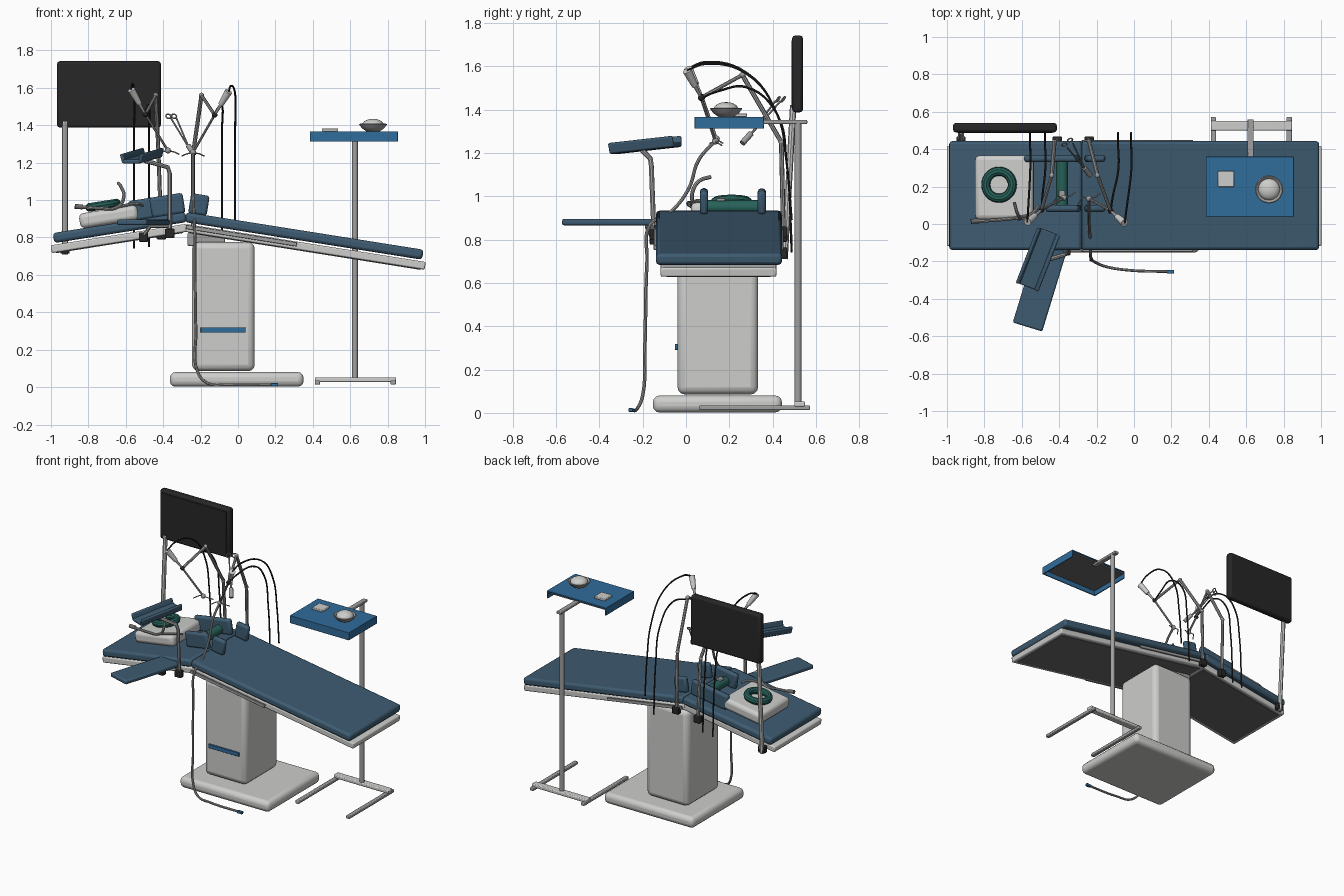
import bpy, math
from mathutils import Vector, Matrix

if "Cube" in bpy.data.objects:
    bpy.data.objects.remove(bpy.data.objects["Cube"])

def mat(name, r, g, b):
    m = bpy.data.materials.new(name)
    m.diffuse_color = (r, g, b, 1)
    m.use_nodes = True
    m.node_tree.nodes["Principled BSDF"].inputs["Base Color"].default_value = m.diffuse_color
    return m

NAVY = mat("navy_vinyl", .048, .105, .165)
BLUE = mat("blue_drape", .03, .15, .33)
LIGHT = mat("light_grey", .61, .62, .6)
STEEL = mat("steel", .35, .35, .35)
DARK = mat("dark_underside", .14, .14, .145)
BLACK = mat("black_plastic", .02, .02, .02)
GREEN = mat("green_gel", .02, .12, .10)
T = math.radians(9)

def smooth(o):
    bpy.ops.object.select_all(action='DESELECT')
    o.select_set(True)
    bpy.context.view_layer.objects.active = o
    bpy.ops.object.shade_smooth_by_angle(angle=math.radians(35))

def box(name, c, s, m, bevel=.006, ry=0, rz=0, rx=0, seg=2):
    bpy.ops.mesh.primitive_cube_add(size=1)
    o = bpy.context.object
    o.name = name
    o.data.transform(Matrix.Diagonal((*s, 1)))
    o.location = c
    o.rotation_euler = (rx, ry, rz)
    o.data.materials.append(m)
    if bevel:
        b = o.modifiers.new("bevel", 'BEVEL')
        b.width, b.segments = bevel, seg
        smooth(o)
    return o

def tube(name, pts, r, m, curved=False, sides=2):
    cu = bpy.data.curves.new(name, 'CURVE')
    cu.dimensions = '3D'
    cu.bevel_depth, cu.bevel_resolution, cu.use_fill_caps = r, sides, True
    if curved:
        s = cu.splines.new('BEZIER')
        s.bezier_points.add(len(pts) - 1)
        for p, q in zip(s.bezier_points, pts):
            p.co = q
            p.handle_left_type = p.handle_right_type = 'AUTO'
        s.resolution_u = 6
    else:
        s = cu.splines.new('POLY')
        s.points.add(len(pts) - 1)
        for p, q in zip(s.points, pts):
            p.co = (*q, 1)
    tmp = bpy.data.objects.new(name + "_curve", cu)
    bpy.context.collection.objects.link(tmp)
    bpy.context.view_layer.update()
    me = bpy.data.meshes.new_from_object(tmp.evaluated_get(bpy.context.evaluated_depsgraph_get()))
    bpy.data.objects.remove(tmp)
    o = bpy.data.objects.new(name, me)
    bpy.context.collection.objects.link(o)
    me.materials.clear()
    me.materials.append(m)
    smooth(o)
    return o

def cone(name, a, b, r1, r2, m, n=16):
    a, b = Vector(a), Vector(b)
    d = b - a
    bpy.ops.mesh.primitive_cone_add(vertices=n, radius1=r1, radius2=r2, depth=d.length, location=(a + b) / 2)
    o = bpy.context.object
    o.name = name
    o.rotation_euler = d.to_track_quat('Z', 'Y').to_euler()
    o.data.materials.append(m)
    smooth(o)
    return o

def ball(name, c, r, m, sz=1):
    bpy.ops.mesh.primitive_uv_sphere_add(segments=16, ring_count=10, radius=r, location=c)
    o = bpy.context.object
    o.name = name
    o.scale.z = sz
    o.data.materials.append(m)
    smooth(o)

def ring(name, c, R, r, m, rot=(0, 0, 0), n=32):
    bpy.ops.mesh.primitive_torus_add(major_radius=R, minor_radius=r, major_segments=n, minor_segments=10, location=c, rotation=rot)
    o = bpy.context.object
    o.name = name
    o.data.materials.append(m)
    smooth(o)

def on_table(x, y, d):
    """Point d above the folded table top at x."""
    side = -1 if x < -.28 else 1
    return (x + side * d * math.sin(T), y, .936 - abs(x + .28) * math.tan(T) + d * math.cos(T))

# Pedestal
box("pedestal_base", (-.007, .145, .041), (.715, .596, .078), LIGHT, .03, seg=3)
box("pedestal_column", (-.078, .147, .43), (.335, .373, .69), LIGHT, .035, seg=3)
box("column_stripe", (-.08, -.045, .305), (.24, .012, .028), BLUE, .002)
box("column_head", (-.17, .15, .79), (.2, .26, .07), STEEL)

# Two hinged table sections
for name, x, length, ry in (("head", -.636, .718, -T), ("foot", .358, 1.285, T)):
    out = -.014 if name == "head" else .014
    box(name + "_cushion", on_table(x, .152, -.027), (length, .582, .054), NAVY, .016, ry)
    box(name + "_frame", on_table(x + out, .15, -.084), (length + .015, .535, .042), LIGHT, .008, ry)
    box(name + "_underside", on_table(x + out, .15, -.106), (length - .03, .48, .006), DARK, 0, ry)
for y in (-.143, .443):
    box("side_rail", on_table(.03, y, -.078), (.6, .012, .022), STEEL, .003, T)

# Head pillow, gel ring and breathing tube
box("head_pillow", on_table(-.685, .195, .04), (.315, .345, .08), LIGHT, .025, -T, seg=3)
ring("head_ring", on_table(-.705, .21, .105), .072, .024, GREEN, (0, -T, 0))
tube("breathing_tube", [(-.865, .015, .965), (-.75, .02, .957), (-.64, .03, .965), (-.61, .03, 1.02),
     (-.625, .06, 1.07), (-.64, .115, 1.09)], .009, STEEL, True)
tube("tube_branch", [(-.64, .03, .965), (-.54, .06, .98), (-.51, .1, .97)], .008, STEEL, True)
cone("tube_end", (-.872, .014, .966), (-.83, .017, .963), .013, .013, DARK)

# Side bolsters and gel roll
for name, x, y, length in (("back_head", -.43, .35, .29), ("front_head", -.37, .083, .18),
                           ("back_foot", -.217, .35, .1), ("front_foot", -.217, .083, .1)):
    box(name + "_bolster", on_table(x, y, .05), (length, .038, .11), NAVY, .015, T if x > -.28 else -T)
cone("gel_roll", on_table(-.38, .1, .03), on_table(-.38, .335, .03), .032, .032, GREEN, 24)
box("roll_port", on_table(-.375, .16, .065), (.035, .04, .015), STEEL, .004)

# Arm boards
box("lower_arm_board", (-.503, -.333, .881), (.455, .165, .03), NAVY, .009, rz=math.radians(73))
AZ = math.radians(68.7)
trough = Matrix.Translation((-.513, -.187, 1.222)) @ Matrix.Rotation(AZ, 4, 'Z') @ Matrix.Rotation(-math.radians(6), 4, 'Y')
for name, y, z, w, h, tilt in (("floor", 0, 0, .1, .022, 0), ("left_lip", .052, .016, .018, .05, -.25),
                               ("right_lip", -.052, .016, .018, .05, .25)):
    o = box("arm_trough_" + name, (0, 0, 0), (.32, w, h), NAVY, .007)
    o.matrix_world = trough @ Matrix.Translation((0, y, z)) @ Matrix.Rotation(tilt, 4, 'X')
tube("trough_post", [(-.5, -.2, 1.21), (-.46, -.19, 1.2), (-.375, -.165, 1.175), (-.365, -.16, 1.14), (-.365, -.148, .82)], .012, STEEL)
tube("board_bracket", [(-.505, -.155, .81), (-.47, -.18, .86), (-.36, -.14, .86)], .011, STEEL)

# Rail clamps
for n, (x, y, z) in enumerate(((-.365, -.15, .822), (-.505, -.15, .802), (-.41, .45, .815), (-.24, .45, .835), (-.925, .45, .738))):
    box("rail_clamp_%d" % n, (x, y, z), (.05, .035, .05), BLACK, .005)

# Monitor
tube("monitor_post", [(-.925, .455, .71), (-.925, .495, 1.42)], .015, LIGHT)
box("monitor", (-.69, .515, 1.565), (.555, .05, .355), BLACK, .014)
box("monitor_screen", (-.69, .489, 1.565), (.51, .004, .31), BLACK, 0)

# Two instrument arms with cables
ARMS = (("left", (-.41, .45, .8), (-.425, .44, 1.25), (-.44, .26, 1.56), (-.495, .075, 1.458), (-.57, .01, 1.59), (-.375, .14, 1.265), -.555, -.475, .74),
        ("right", (-.24, .45, .82), (-.24, .44, 1.25), (-.195, .26, 1.56), (-.125, .07, 1.455), (-.05, .005, 1.58), (-.24, .135, 1.255), -.015, -.085, .89))
for name, foot, bend, elbow, joint, end, tip, xa, xb, zb in ARMS:
    tube(name + "_arm_post", [foot, bend, elbow], .011, STEEL)
    tube(name + "_arm_link", [elbow, joint], .009, STEEL)
    for c, r in ((bend, .013), (elbow, .014), (joint, .015)):
        ball(name + "_arm_joint", c, r, STEEL if c != joint else BLACK)
    j, e, t = Vector(joint), Vector(end), Vector(tip)
    cone(name + "_scope_neck", j, j.lerp(e, .5), .006, .01, STEEL)
    cone(name + "_scope_body", j.lerp(e, .45), e, .015, .021, LIGHT)
    tube(name + "_scope_shaft", [j, t], .007, STEEL)
    ball(name + "_scope_tip", tip, .016, STEEL)
    for k in (-1, 1):
        tube(name + "_tip_jaw", [t, t + Vector((.035 * k, .01, -.008)), t + Vector((.06 * k, .03 * k, -.02))], .0035, STEEL)
    for x, s, z in ((xa, e, zb), (xb, j, .75 if name == "left" else .775)):
        tube(name + "_cable", [s, (s.x * .7 + x * .3, s.y + .08, s.z + .03), (x, .28, 1.55 + (s.z - 1.55) * .5),
             (x, .42, 1.38), (x, .465, 1.15), (x, .488, z)], .0055, BLACK, True, 1)

# Ring-handled forceps
for k in (-1, 1):
    h = Vector((-.345 + .015 * k, .425 + .012 * k, 1.44))
    tube("forceps_arm", [h, (-.26, .29, 1.275)], .0045, STEEL)
    ring("forceps_ring", h + Vector((-.012, .012, .008)), .014, .004, STEEL, (.9, .4, 0), 16)
cone("forceps_hub", (-.265, .3, 1.29), (-.235, .26, 1.245), .014, .014, STEEL)

# Suction hose to the floor
tube("suction_hose", [(-.24, .135, 1.255), (-.24, .06, 1.17), (-.24, .01, 1.03), (-.235, -.08, .92), (-.232, -.165, .87),
     (-.23, -.18, .7), (-.225, -.19, .3), (-.215, -.2, .08), (-.16, -.225, .02), (-.05, -.245, .013), (.2, -.255, .013)], .008, STEEL, True)
box("hose_plug", (.195, -.255, .013), (.04, .02, .018), BLUE, .003)

# Instrument stand
for x in (.425, .83):
    box("stand_leg", (x, .317, .024), (.028, .51, .022), STEEL, .005)
box("stand_crossbar", (.628, .525, .04), (.435, .05, .025), LIGHT, .006)
cone("stand_post", (.625, .517, .03), (.625, .517, 1.345), .016, .016, STEEL, 20)
box("stand_arm", (.623, .44, 1.343), (.034, .24, .018), STEEL, .004)
# Draped tray, open at the back
box("tray_plate", (.62, .2, 1.353), (.455, .305, .012), DARK, 0)
box("drape_top", (.62, .2, 1.362), (.47, .32, .01), BLUE, .002)
box("drape_front", (.62, .044, 1.339), (.47, .008, .054), BLUE, .002)
for x in (.389, .851):
    box("drape_side", (x, .2, 1.339), (.008, .32, .054), BLUE, .002)

# Bowl and gauze
P = [(0, 1.367), (.035, 1.367), (.06, 1.384), (.075, 1.405), (.07, 1.408), (.056, 1.395), (0, 1.39)]
n = 28
v = [(.722 + r * math.cos(2 * math.pi * i / n), .185 + r * math.sin(2 * math.pi * i / n), z) for r, z in P for i in range(n)]
f = [(j * n + i, j * n + (i + 1) % n, (j + 1) * n + (i + 1) % n, (j + 1) * n + i) for j in range(len(P) - 1) for i in range(n)]
me = bpy.data.meshes.new("bowl")
me.from_pydata(v, [], f)
me.validate()
me.materials.append(STEEL)
bowl = bpy.data.objects.new("bowl", me)
bpy.context.collection.objects.link(bowl)
smooth(bowl)
ball("bowl_swab", (.722, .185, 1.4), .058, LIGHT, .6)
box("gauze_pad", (.492, .24, 1.375), (.085, .085, .016), LIGHT, .004)
